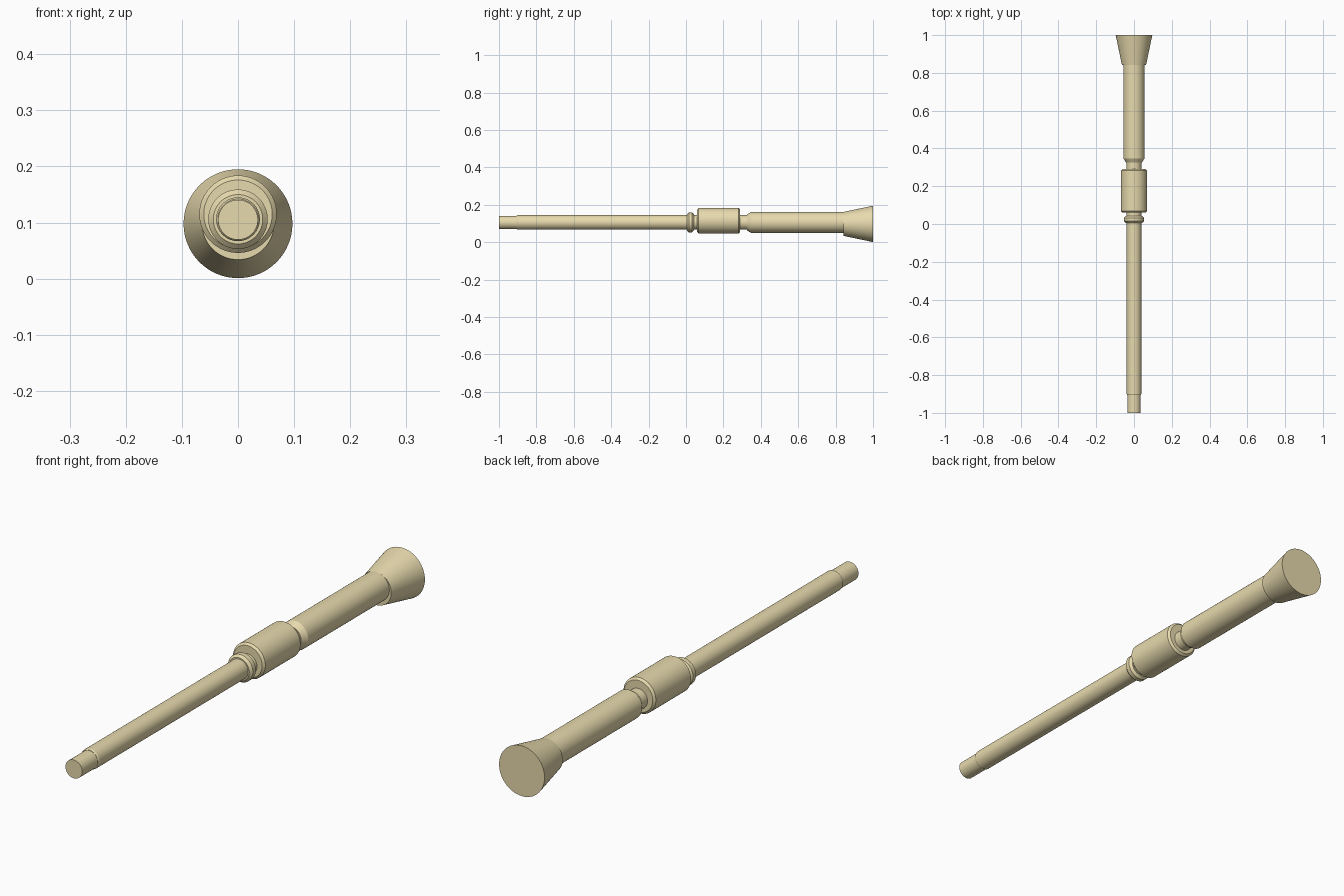
import bpy, bmesh, math

if "Cube" in bpy.data.objects:
    bpy.data.objects.remove(bpy.data.objects["Cube"])

SIDES = 64
mat = bpy.data.materials.new("pale_tan")
mat.diffuse_color = (0.80, 0.70, 0.42, 1)
mat.use_nodes = True
mat.node_tree.nodes["Principled BSDF"].inputs["Base Color"].default_value = mat.diffuse_color


def turned(name, zc, profile):
    """Capped solid of revolution along y; profile is a list of (y, radius)."""
    bm = bmesh.new()
    rings = []
    for y, r in profile:
        rings.append([bm.verts.new((r * math.cos(2 * math.pi * i / SIDES), y,
                                    zc + r * math.sin(2 * math.pi * i / SIDES)))
                      for i in range(SIDES)])
    for a, b in zip(rings, rings[1:]):
        for i in range(SIDES):
            j = (i + 1) % SIDES
            bm.faces.new((a[i], a[j], b[j], b[i]))
    bm.faces.new(rings[0])
    bm.faces.new(rings[-1])
    bmesh.ops.recalc_face_normals(bm, faces=bm.faces)
    mesh = bpy.data.meshes.new(name)
    bm.to_mesh(mesh)
    bm.free()
    mesh.materials.append(mat)
    obj = bpy.data.objects.new(name, mesh)
    bpy.context.collection.objects.link(obj)
    bpy.ops.object.select_all(action='DESELECT')
    obj.select_set(True)
    bpy.context.view_layer.objects.active = obj
    bpy.ops.object.shade_smooth_by_angle(angle=math.radians(25))
    return obj


def chamfered(y0, y1, r, c):
    return [(y0, r - c), (y0 + c, r), (y1 - c, r), (y1, r - c)]


# Front tip and long rod, which also forms the neck behind the barrel
turned("tip", 0.105, [(-1.0, 0.0355), (-0.89, 0.0355)])
turned("rod", 0.106, [(-0.905, 0.036), (-0.90, 0.039), (0.36, 0.039)])
# Small collar in front of the barrel
turned("collar", 0.106, chamfered(0.006, 0.042, 0.053, 0.009))
# Thick barrel, set slightly higher than the rod
turned("barrel", 0.115, chamfered(0.06, 0.29, 0.069, 0.008))
# Rear grip with a tapered front edge
turned("grip", 0.106, [(0.325, 0.042), (0.348, 0.056), (0.86, 0.056)])
# Flared end
turned("flared_end", 0.098, [(0.842, 0.064), (1.0, 0.097)])
